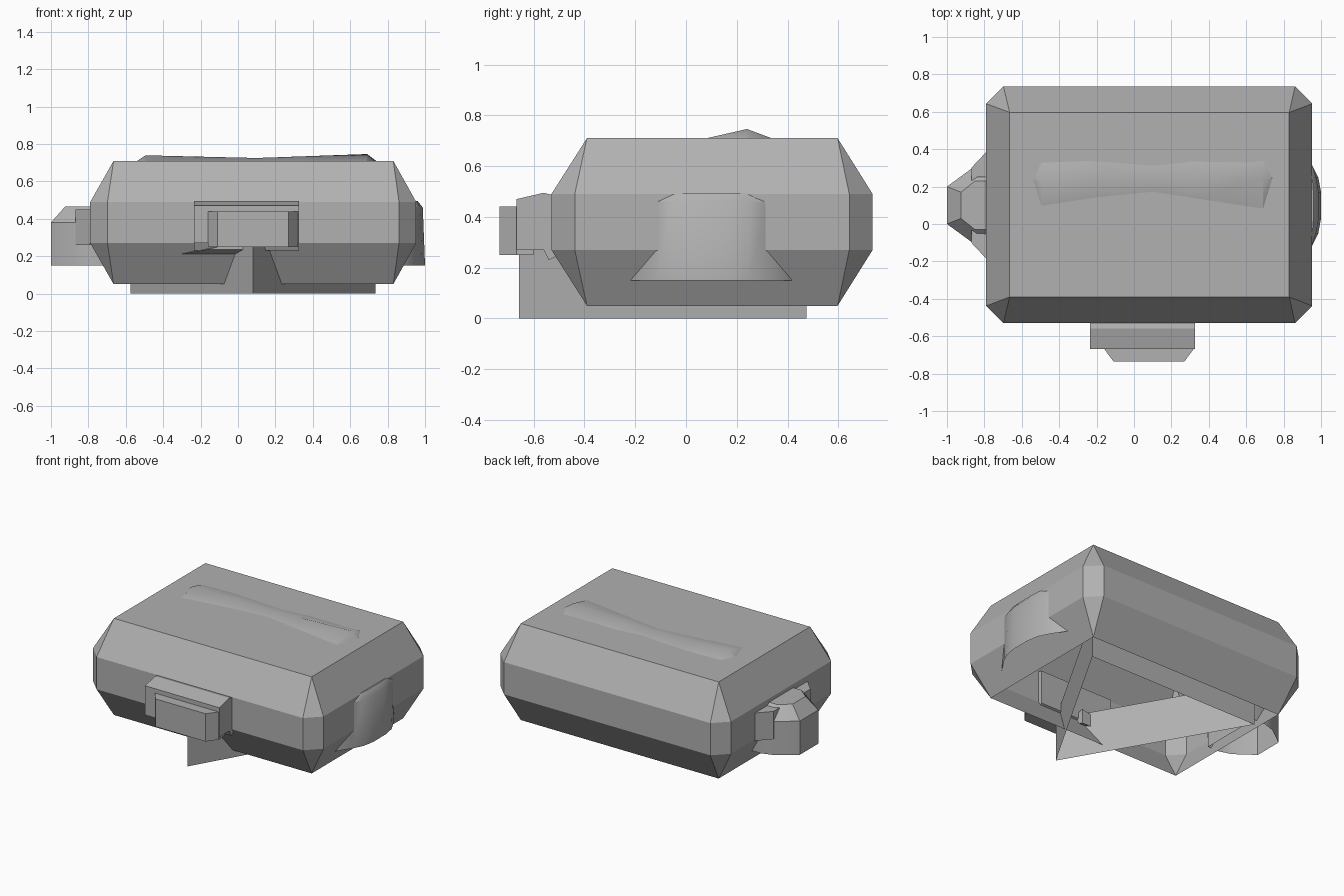
import bpy, bmesh, math

if "Cube" in bpy.data.objects:
    bpy.data.objects.remove(bpy.data.objects["Cube"])

grey = bpy.data.materials.new("dark_grey")
grey.diffuse_color = (0.44, 0.44, 0.44, 1)
grey.use_nodes = True
grey.node_tree.nodes["Principled BSDF"].inputs["Base Color"].default_value = grey.diffuse_color


def loft(name, rings, cap_start=True, cap_end=True, smooth=False):
    """Skin a list of equal-length point rings into one object."""
    bm = bmesh.new()
    vs = [[bm.verts.new(p) for p in ring] for ring in rings]
    n = len(rings[0])
    for a, b in zip(vs, vs[1:]):
        for i in range(n):
            j = (i + 1) % n
            bm.faces.new((a[i], a[j], b[j], b[i]))
    if cap_start:
        bm.faces.new(vs[0][::-1])
    if cap_end:
        bm.faces.new(vs[-1])
    bmesh.ops.remove_doubles(bm, verts=bm.verts, dist=0.0005)
    bmesh.ops.recalc_face_normals(bm, faces=bm.faces)
    me = bpy.data.meshes.new(name)
    bm.to_mesh(me)
    bm.free()
    me.materials.append(grey)
    ob = bpy.data.objects.new(name, me)
    bpy.context.collection.objects.link(ob)
    if smooth:
        bpy.context.view_layer.objects.active = ob
        ob.select_set(True)
        bpy.ops.object.shade_smooth_by_angle(angle=math.radians(35))
        ob.select_set(False)
    return ob


def at_z(plan, z):
    return [(x, y, z) for x, y in plan]


def prism(name, plan, z0, z1, **kw):
    return loft(name, [at_z(plan, z0), at_z(plan, z1)], **kw)


def cut_rect(x0, x1, y0, y1, c):
    return [(x0 + c, y0), (x1 - c, y0), (x1, y0 + c), (x1, y1 - c),
            (x1 - c, y1), (x0 + c, y1), (x0, y1 - c), (x0, y0 + c)]


def mirrored(half, yc):
    """Plan outline mirrored about y = yc, from (x, half width) pairs."""
    return [(x, yc - h) for x, h in half] + [(x, yc + h) for x, h in reversed(half)]


# Chamfered shell, open underneath
small = cut_rect(-0.665, 0.83, -0.39, 0.597, 0)
wide = cut_rect(-0.79, 0.953, -0.53, 0.735, 0.092)
loft("body_shell", [at_z(small, 0.05), at_z(wide, 0.27),
                    at_z(wide, 0.49), at_z(small, 0.71)], cap_start=False)

# Three-sided hollow base tube
tri = [(0.08 + 0.755 * math.cos(a), 0.097 + 0.755 * math.sin(a))
       for a in (math.radians(-90 + 120 * i) for i in range(3))]
prism("base_tube", tri, 0.0, 0.3, cap_start=False, cap_end=False)

# Waisted grip on the lid
grip = [(-0.545, 0.235, 0.24, 0.245, 0.705), (-0.495, 0.075, 0.23, 0.345, 0.739),
        (-0.2, 0.12, 0.24, 0.355, 0.732), (0.1, 0.15, 0.24, 0.335, 0.725),
        (0.3, 0.12, 0.24, 0.355, 0.732), (0.69, 0.06, 0.24, 0.35, 0.746),
        (0.745, 0.235, 0.24, 0.245, 0.705)]
loft("lid_grip", [[(x, a, 0.705), (x, m, z), (x, b, 0.705)]
                  for x, a, m, b, z in grip], smooth=True)

# Front latch: hooded back block, protruding tongue and a sloped flap below
side = [(-0.5, 0.25), (-0.54, 0.23), (-0.56, 0.27), (-0.667, 0.27),
        (-0.667, 0.47), (-0.56, 0.495), (-0.5, 0.48)]
loft("latch_hood", [[(x, y, z) for y, z in side] for x in (-0.235, 0.327)])
prism("latch_tongue", [(-0.16, -0.6), (-0.16, -0.667), (-0.11, -0.735),
                       (0.27, -0.735), (0.32, -0.667), (0.32, -0.6)], 0.25, 0.44)
loft("latch_flap", [[(-0.37, -0.46, 0.2), (0.03, -0.46, 0.2), (0.03, -0.46, 0.3)],
                    [(-0.17, -0.565, 0.235), (0.03, -0.565, 0.235), (0.03, -0.565, 0.28)]])

# Right bulge, open underneath
right = mirrored([(0.8, 0.37), (0.885, 0.32), (0.95, 0.22), (0.985, 0.15), (1.0, 0.07)], 0.1)
right_top = mirrored([(0.8, 0.3), (0.885, 0.25), (0.93, 0.19), (0.955, 0.13), (0.96, 0.06)], 0.1)
loft("right_bulge", [at_z(right, 0.15),
                     at_z([(x - 0.012 if x > 0.96 else x, y) for x, y in right], 0.46),
                     at_z(right_top, 0.495)], cap_start=False, smooth=True)

# Left bulge with sloped top, open underneath
left = mirrored([(-0.7, 0.22), (-0.79, 0.22), (-0.87, 0.195), (-1.0, 0.1)], 0.1)
left_top = mirrored([(-0.7, 0.13), (-0.79, 0.13), (-0.85, 0.13), (-0.925, 0.07)], 0.1)
loft("left_bulge", [at_z(left, 0.15), at_z(left, 0.38), at_z(left_top, 0.465)],
     cap_start=False, smooth=True)

# Pair of clamps beside the left bulge
for label, s in (("back", 1), ("front", -1)):
    plan = [(-0.75, 0.155), (-0.84, 0.15), (-0.87, 0.13), (-0.87, 0.2),
            (-0.79, 0.285), (-0.75, 0.285)]
    prism("clamp_" + label, [(x, 0.1 + s * h) for x, h in plan], 0.26, 0.45)
